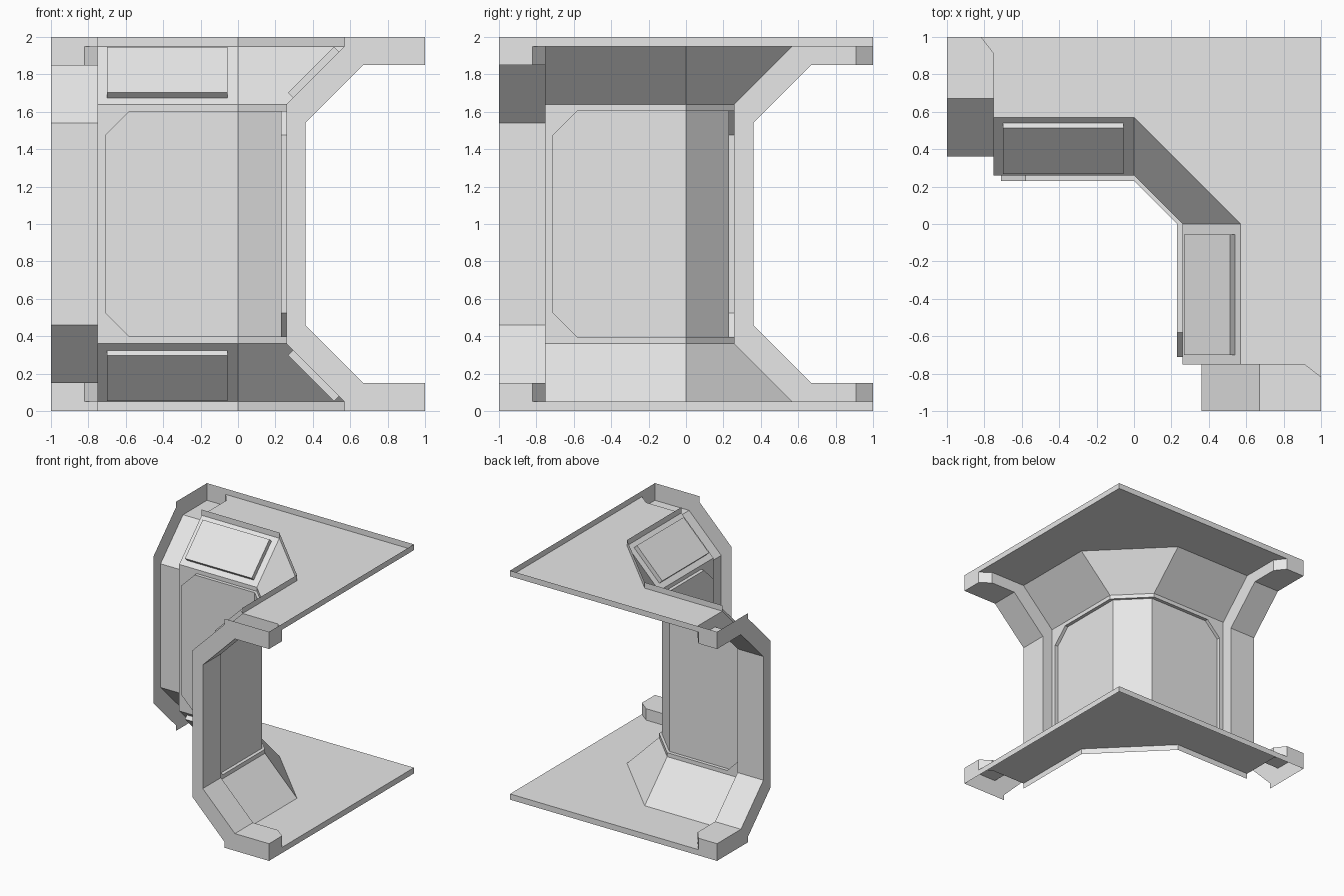
import bpy
import bmesh
from mathutils import Vector

cube = bpy.data.objects.get("Cube")
if cube:
    bpy.data.objects.remove(cube, do_unlink=True)

grey = bpy.data.materials.new("light_grey")
grey.use_nodes = True
colour = (0.8, 0.8, 0.8, 1.0)
grey.diffuse_color = colour
grey.node_tree.nodes["Principled BSDF"].inputs["Base Color"].default_value = colour

INSIDE = Vector((0.55, 0.55, 1.0))   # a point in the middle of the corridor
END = -0.75                          # where wall meets end frame
WALL, EDGE, SUNK = 0.26, 0.57, 0.23  # wall face, sheet edge, recess depth
SHEET, TOP = 1.95, 2.0


def build(name, polys, facing="in"):
    """Make a part from one quarter, mirrored over the diagonal and mid height."""
    bm = bmesh.new()
    for poly in polys:
        for swap in (False, True):
            for flip in (False, True):
                pts = [((y, x) if swap else (x, y)) + ((2 - z) if flip else z,)
                       for x, y, z in poly]
                bm.faces.new([bm.verts.new(p) for p in pts])
    bmesh.ops.remove_doubles(bm, verts=bm.verts, dist=0.0005)
    bm.normal_update()
    if facing == "box":
        bmesh.ops.recalc_face_normals(bm, faces=bm.faces)
    else:
        for f in bm.faces:
            inward = f.normal.dot(INSIDE - f.calc_center_median()) > 0
            if inward != (facing == "in"):
                f.normal_flip()
    # join the mirrored halves of flat faces
    bmesh.ops.dissolve_limit(bm, angle_limit=0.01, verts=bm.verts, edges=bm.edges)
    mesh = bpy.data.meshes.new(name)
    bm.to_mesh(mesh)
    bm.free()
    mesh.materials.append(grey)
    obj = bpy.data.objects.new(name, mesh)
    bpy.context.collection.objects.link(obj)
    return obj


def at_y(y, pts):
    return [(x, y, z) for x, z in pts]


def at_x(x, pts):
    return [(x, y, z) for y, z in pts]


def corner(a, b):
    """Half of the angled corner face between two (offset, height) points."""
    (u, z), (v, w) = a, b
    return [(0, u, z), (u / 2, u / 2, z), (v / 2, v / 2, w), (0, v, w)]


def sweep(a, b, start=END):
    """Straight run plus half of the angled corner."""
    (u, z), (v, w) = a, b
    return [[(start, u, z), (0, u, z), (0, v, w), (start, v, w)], corner(a, b)]


# Wall: sloped cove, narrow lintel and jamb
RIM, JAMB = 1.615, -0.73
build("wall_shell",
      sweep((EDGE, SHEET), (WALL, 1.64))
      + sweep((WALL, 1.64), (WALL, RIM))
      + [at_y(WALL, [(END, RIM), (JAMB, RIM), (JAMB, 1), (END, 1)])])

# Recessed wall panel with clipped corners
HEAD = 1.605
loop = [(0, HEAD), (-0.58, HEAD), (-0.71, 1.475), (-0.71, 1)]
panel = [at_y(WALL, [(JAMB, 1), (JAMB, RIM), (0, RIM)] + loop),
         corner((WALL, RIM), (WALL, HEAD)),
         corner((WALL, HEAD), (SUNK, HEAD)),
         at_y(SUNK, loop + [(0, 1)]),
         corner((SUNK, HEAD), (SUNK, 1))]
for (x0, z0), (x1, z1) in zip(loop, loop[1:]):
    panel.append([(x0, WALL, z0), (x1, WALL, z1), (x1, SUNK, z1), (x0, SUNK, z0)])
build("recessed_wall_panel", panel)

# Shallow boxes on the outside of the coves
D = 0.027
base = [(x, y, z) for x, y, z in ((-0.70, 0.295, 1.675), (-0.055, 0.295, 1.675),
                                  (-0.055, 0.54, 1.92), (-0.70, 0.54, 1.92))]
lid = [(x, y - D, z + D) for x, y, z in base]
sides = [[base[i], base[i - 1], lid[i - 1], lid[i]] for i in range(4)]
build("cove_back_box", sides + [lid], "box")

# End frames: liner, ledge with clipped tip, step towards the wall
inner = [(0.67, 1.85), (0.36, 1.54), (0.36, 1)]
outer = [(WALL, 1), (WALL, 1.64), (EDGE, SHEET)]
tip_a, tip_b = (END, 0.91), (-0.82, 1)
frame = [[(-1, y0, z0), (END, y0, z0), (END, y1, z1), (-1, y1, z1)]
         for (y0, z0), (y1, z1) in zip(inner, inner[1:])]
frame.append([(x, y, 1.85) for x, y in ((-1, 0.67), (END, 0.67), tip_a, tip_b, (-1, 1))])
frame.append([tip_a + (1.85,), tip_b + (1.85,), tip_b + (SHEET,), tip_a + (SHEET,)])
frame.append(at_x(END, [(0.91, 1.85)] + inner + outer + [(0.91, SHEET)]))
build("end_frame", frame)

# Flat caps closing the end frames
build("end_frame_cap",
      [at_x(-1, [(1, TOP), (1, 1.85)] + inner + outer + [(EDGE, TOP)])], "out")

# Floor and ceiling sheets
half = EDGE / 2
build("floor_and_ceiling",
      [[(x, y, SHEET) for x, y in ((END, EDGE), (0, EDGE), (half, half), (1, 1),
                                   tip_b, tip_a)]])

# Upright rims around the sheets
build("sheet_rim",
      [at_y(1, [(-1, TOP), (1, TOP), (1, SHEET), (-0.82, SHEET),
                (-0.82, 1.85), (-1, 1.85)])]
      + sweep((EDGE, TOP), (EDGE, SHEET)), "out")
